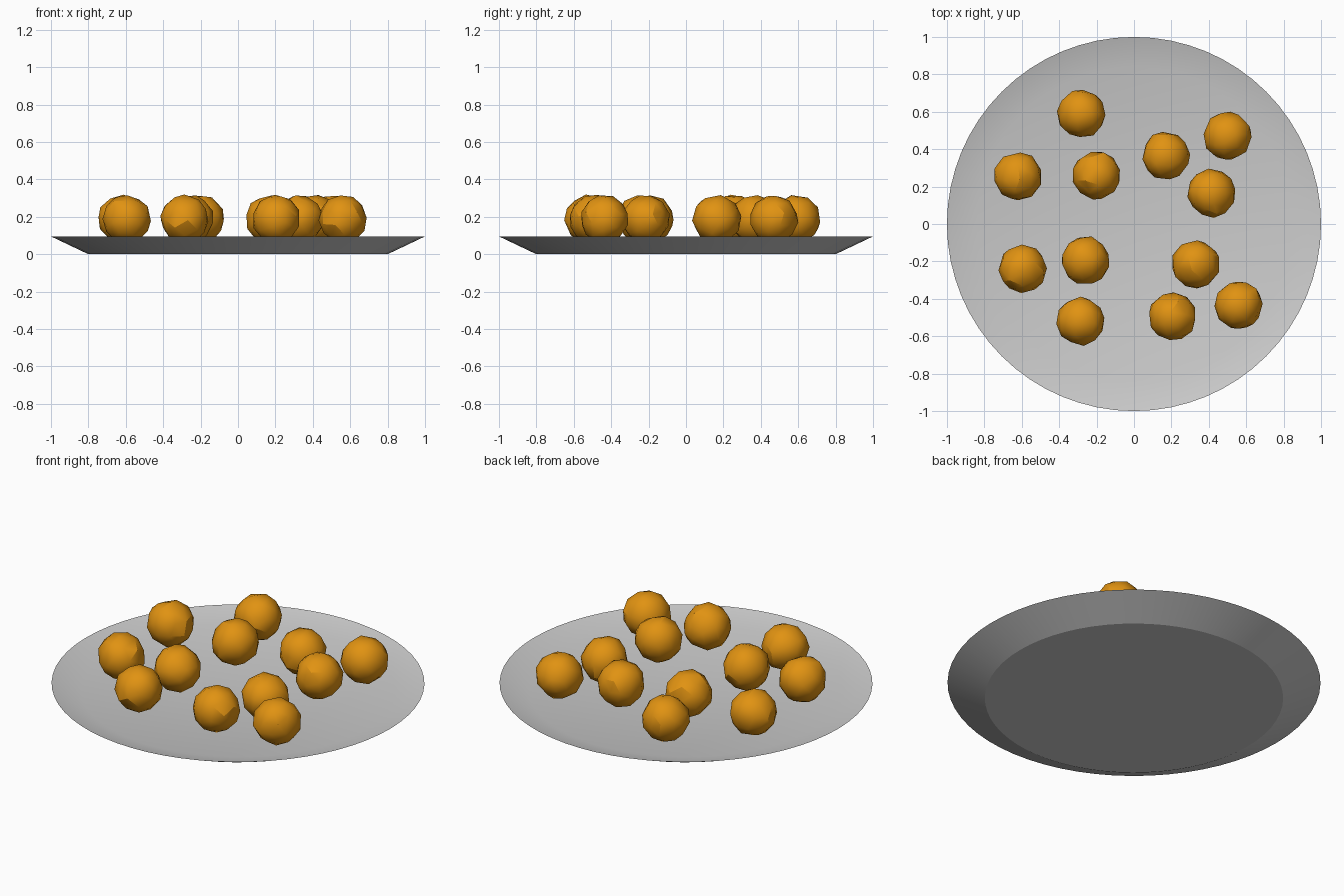
import bpy, bmesh, math, random
from mathutils import Vector, Euler

if "Cube" in bpy.data.objects:
    bpy.data.objects.remove(bpy.data.objects["Cube"])

random.seed(7)

# Plate: lathed profile, thin sharp rim, flat base and raised inner floor
SEG = 64
bm = bmesh.new()
rings = []
for r, z in [(0.80, 0.0), (1.0, 0.095), (0.84, 0.05)]:
    rings.append([bm.verts.new((r * math.cos(2 * math.pi * i / SEG),
                                r * math.sin(2 * math.pi * i / SEG), z))
                  for i in range(SEG)])
for a, b in zip(rings, rings[1:]):
    for i in range(SEG):
        j = (i + 1) % SEG
        bm.faces.new((a[i], a[j], b[j], b[i]))
bm.faces.new(rings[0][::-1])
bm.faces.new(rings[-1])
me = bpy.data.meshes.new("plate")
bm.to_mesh(me)
bm.free()
plate = bpy.data.objects.new("plate", me)
bpy.context.collection.objects.link(plate)

# Cracked golden ball mesh, shared by all balls
R = 0.132
mat = bpy.data.materials.new("golden_crust")
mat.diffuse_color = (0.75, 0.29, 0.006, 1)
mat.use_nodes = True
mat.node_tree.nodes["Principled BSDF"].inputs["Base Color"].default_value = mat.diffuse_color
bm = bmesh.new()
bmesh.ops.create_icosphere(bm, subdivisions=2, radius=R)
for v in bm.verts:
    tangent = Vector([random.uniform(-1, 1) for _ in range(3)])
    v.co = (v.co + tangent * R * 0.07).normalized() * R * random.uniform(0.965, 1.01)
ball_mesh = bpy.data.meshes.new("ball")
bm.to_mesh(ball_mesh)
bm.free()
ball_mesh.materials.append(mat)

# Balls scattered over the plate floor
spots = [(-0.28, 0.59), (-0.62, 0.255), (-0.20, 0.26), (0.17, 0.365),
         (0.50, 0.47), (0.415, 0.165), (-0.595, -0.24), (-0.26, -0.195),
         (-0.285, -0.52), (0.33, -0.215), (0.205, -0.495), (0.56, -0.435)]
balls = []
for n, (x, y) in enumerate(spots):
    ob = bpy.data.objects.new(f"ball_{n + 1}", ball_mesh)
    ob.location = (x, y, 0.188)
    ob.rotation_euler = Euler([random.uniform(0, 2 * math.pi) for _ in range(3)])
    bpy.context.collection.objects.link(ob)
    balls.append(ob)

# Smooth shading with the crust creases and plate edges kept sharp
for ob in (plate, balls[0]):
    bpy.ops.object.select_all(action='DESELECT')
    ob.select_set(True)
    bpy.context.view_layer.objects.active = ob
    bpy.ops.object.shade_smooth_by_angle(angle=math.radians(22 if ob is plate else 27))
